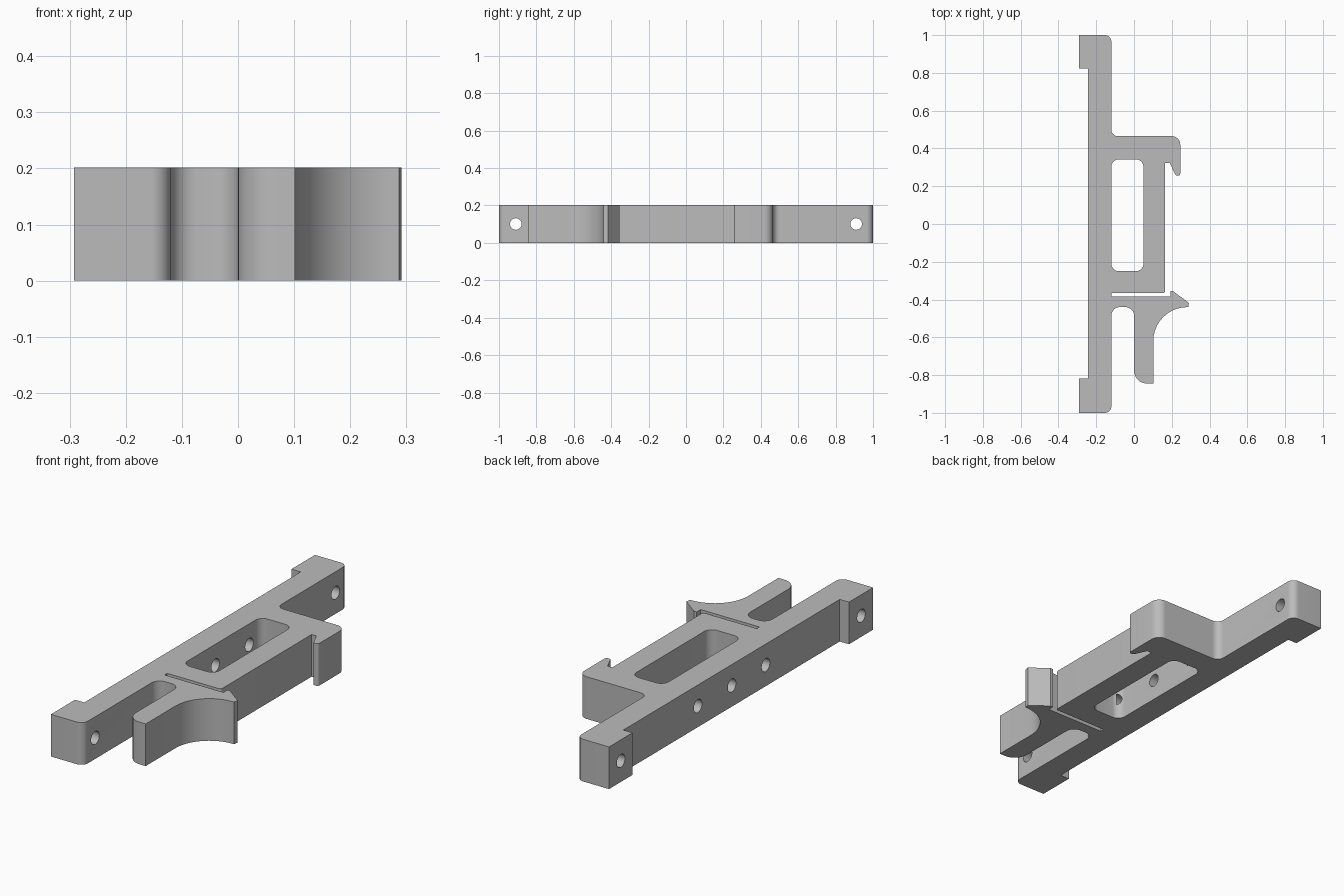
import bpy, bmesh, math
from mathutils import Vector, Matrix

cube = bpy.data.objects.get("Cube")
if cube:
    bpy.data.objects.remove(cube, do_unlink=True)

HEIGHT = 0.202
grey = bpy.data.materials.new("plain_grey")
grey.use_nodes = True
colour = (0.5, 0.5, 0.5, 1)
grey.diffuse_color = colour
grey.node_tree.nodes["Principled BSDF"].inputs["Base Color"].default_value = colour


def rounded(corners, steps=10):
    """Turn (x, y, radius) corners into an outline with tangent arcs."""
    out = []
    for i, (x, y, r) in enumerate(corners):
        p = Vector((x, y))
        if not r:
            out.append(p)
            continue
        a = (Vector(corners[i - 1][:2]) - p).normalized()
        b = (Vector(corners[(i + 1) % len(corners)][:2]) - p).normalized()
        half = a.angle(b) / 2
        centre = p + (a + b).normalized() * (r / math.sin(half))
        start = p + a * (r / math.tan(half)) - centre
        end = p + b * (r / math.tan(half)) - centre
        sweep = math.atan2(start.x * end.y - start.y * end.x, start.dot(end))
        out += [centre + Matrix.Rotation(sweep * k / steps, 2) @ start
                for k in range(steps + 1)]
    return out


def finish(name, bm):
    bmesh.ops.recalc_face_normals(bm, faces=bm.faces)
    mesh = bpy.data.meshes.new(name)
    bm.to_mesh(mesh)
    bm.free()
    mesh.materials.append(grey)
    obj = bpy.data.objects.new(name, mesh)
    bpy.context.collection.objects.link(obj)
    return obj


def extrude(name, outline, z0, z1):
    bm = bmesh.new()
    face = bm.faces.new([bm.verts.new((p.x, p.y, z0)) for p in outline])
    top = bmesh.ops.extrude_face_region(bm, geom=[face], use_keep_orig=True)["geom"]
    bmesh.ops.translate(bm, vec=(0, 0, z1 - z0),
                        verts=[v for v in top if isinstance(v, bmesh.types.BMVert)])
    return finish(name, bm)


def cut(target, cutter):
    cutter.hide_render = True
    cutter.hide_set(True)
    mod = target.modifiers.new(cutter.name, "BOOLEAN")
    mod.operation = "DIFFERENCE"
    mod.solver = "EXACT"
    mod.object = cutter
    bpy.context.view_layer.objects.active = target
    bpy.ops.object.modifier_apply(modifier=mod.name)
    bpy.data.objects.remove(cutter, do_unlink=True)


# Outline: rail top end, upper arm and hook, body side
corners = [
    (-0.292, 1, 0), (-0.12, 1, 0.035), (-0.12, 0.465, 0.035), (0.245, 0.465, 0.045),
    (0.245, 0.255, 0.012), (0.22, 0.257, 0.01), (0.19, 0.322, 0), (0.165, 0.322, 0),
    (0.165, -0.365, 0.012),
    # thin slot and barb
    (-0.12, -0.365, 0), (-0.12, -0.385, 0), (0.192, -0.385, 0), (0.192, -0.355, 0),
    (0.206, -0.355, 0), (0.291, -0.418, 0), (0.287, -0.44, 0),
    # scooped trigger and finger gap
    (0.102, -0.44, 0.18), (0.102, -0.845, 0), (0, -0.845, 0.07),
    (0, -0.44, 0.045), (-0.12, -0.44, 0.045),
    # rail bottom end and back pads
    (-0.12, -1, 0.035), (-0.292, -1, 0), (-0.292, -0.817, 0),
    (-0.243, -0.817, 0), (-0.243, 0.822, 0), (-0.292, 0.822, 0),
]
body = extrude("latch_body", rounded(corners), 0, HEIGHT)

# Window through the body
window = [(-0.12, -0.25, 0.04), (0.05, -0.25, 0.04),
          (0.05, 0.342, 0.04), (-0.12, 0.342, 0.04)]
cut(body, extrude("window_cutter", rounded(window), -0.1, HEIGHT + 0.1))

# Screw holes across the rail
for y in (-0.91, -0.257, 0, 0.257, 0.91):
    bm = bmesh.new()
    bmesh.ops.create_cone(
        bm, cap_ends=True, segments=32, radius1=0.031, radius2=0.031, depth=0.3,
        matrix=Matrix.Translation((-0.25, y, HEIGHT / 2)) @ Matrix.Rotation(math.pi / 2, 4, "Y"))
    cut(body, finish("hole_cutter", bm))

# Smooth the arcs, keep the edges sharp
bpy.ops.object.select_all(action="DESELECT")
body.select_set(True)
bpy.context.view_layer.objects.active = body
bpy.ops.object.shade_smooth_by_angle(angle=math.radians(30))
